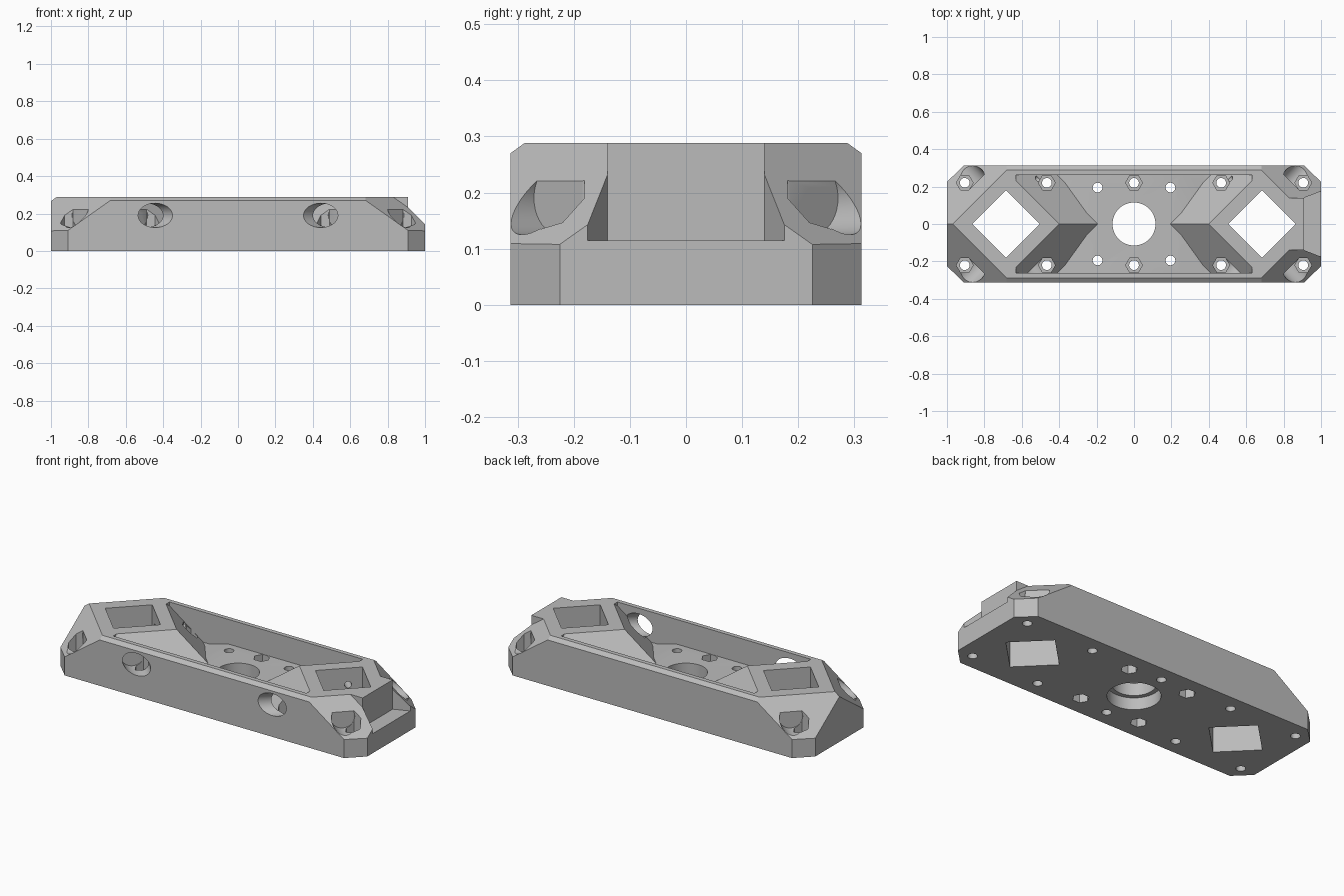
import bpy, bmesh
from math import cos, sin, pi, sqrt
from mathutils import Vector, Matrix

cube = bpy.data.objects.get("Cube")
if cube:
    bpy.data.objects.remove(cube)

grey = bpy.data.materials.new("light_grey_plastic")
grey.use_nodes = True
grey.diffuse_color = (0.5, 0.5, 0.5, 1)
grey.node_tree.nodes["Principled BSDF"].inputs["Base Color"].default_value = (0.5, 0.5, 0.5, 1)


def ring(n, r, x=0, y=0):
    return [(x + r * cos(2 * pi * i / n), y + r * sin(2 * pi * i / n)) for i in range(n)]


def prism(name, pts, low, high, matrix=None, planes=()):
    """Extrude a flat outline along z, then trim by planes (point, normal)."""
    bm = bmesh.new()
    base = bm.faces.new([bm.verts.new((x, y, low)) for x, y in pts])
    top = bmesh.ops.extrude_face_region(bm, geom=[base])["geom"]
    bmesh.ops.translate(bm, vec=(0, 0, high - low),
                        verts=[v for v in top if isinstance(v, bmesh.types.BMVert)])
    for point, normal in planes:
        geom = bm.verts[:] + bm.edges[:] + bm.faces[:]
        cut = bmesh.ops.bisect_plane(bm, geom=geom, plane_co=point, plane_no=normal,
                                     clear_outer=True)["geom_cut"]
        edges = [e for e in cut if isinstance(e, bmesh.types.BMEdge)]
        if edges:
            bmesh.ops.contextual_create(bm, geom=edges)
    if matrix:
        bm.transform(matrix)
    bmesh.ops.recalc_face_normals(bm, faces=bm.faces)
    mesh = bpy.data.meshes.new(name)
    bm.to_mesh(mesh)
    bm.free()
    mesh.materials.append(grey)
    obj = bpy.data.objects.new(name, mesh)
    bpy.context.collection.objects.link(obj)
    return obj


def rod(r, start, direction, length, n=40):
    d = Vector(direction).normalized()
    m = Matrix.Translation(start) @ d.to_track_quat("Z", "Y").to_matrix().to_4x4()
    return prism("bore_cutter", ring(n, r), 0, length, m)


def combine(target, tool, operation="DIFFERENCE"):
    """Apply a boolean to the target and discard the tool."""
    mod = target.modifiers.new("shape", "BOOLEAN")
    mod.operation, mod.object, mod.solver = operation, tool, "EXACT"
    deps = bpy.context.evaluated_depsgraph_get()
    mesh = bpy.data.meshes.new_from_object(target.evaluated_get(deps))
    target.modifiers.clear()
    target.data = mesh
    bpy.data.objects.remove(tool)


SIGNS = [(sx, sy) for sx in (-1, 1) for sy in (-1, 1)]
TOP, SIDE, ROOT2 = 0.288, 0.313, sqrt(2)

# Main block: clipped corners, sloping end facets, bevelled long edges
outline = [(1, -0.225), (1, 0.225), (0.91, SIDE), (-0.91, SIDE),
           (-1, 0.225), (-1, -0.225), (-0.91, -SIDE), (0.91, -SIDE)]
facets = [((sx * 0.97, 0, TOP), (sx, sy, ROOT2)) for sx, sy in SIGNS]
facets += [((0, sy * 0.288, TOP), (0, sy * 0.018, 0.025)) for sy in (-1, 1)]
body = prism("mounting_base", outline, 0, TOP, planes=facets)

# Central pocket with ramped floor, leaving a pointed sloping wedge at each end
section = [(-0.63, 0.11), (-0.37, 0.11), (-0.25, 0.143), (0.25, 0.143),
           (0.37, 0.11), (0.63, 0.11), (0.63, 0.35), (-0.63, 0.35)]
pocket = prism("pocket_cutter", section, -0.262, 0.262, Matrix.Rotation(pi / 2, 4, "X"))
for sx in (-1, 1):
    box = [(0, -0.4), (sx * 0.9, -0.4), (sx * 0.9, 0.4), (0, 0.4)]
    slopes = [((sx * 0.40, 0, TOP), (-sx, sy, ROOT2)) for sy in (-1, 1)]
    combine(pocket, prism("wedge", box, 0, 0.5, planes=slopes))
combine(body, pocket)

# End recess and its upright plate
recess = [(0.91, -0.14), (1.01, -0.179), (1.01, 0.179), (0.91, 0.14)]
combine(body, prism("recess_cutter", recess, 0.115, 0.4))
plate = [(0.80, -0.14), (0.91, -0.14), (0.91, 0.14), (0.80, 0.14)]
combine(body, prism("end_plate", plate, 0.1, TOP), "UNION")
for y in (-0.06, 0.06):
    combine(body, rod(0.018, (0.76, y, 0.215), (1, 0, 0), 0.2, 24))

# Square windows turned on their corners
for sx in (-1, 1):
    combine(body, prism("window_cutter", ring(4, 0.18, sx * 0.685), -0.1, 0.4))

# Centre hole, wider underneath
combine(body, prism("hole_cutter", ring(64, 0.115), -0.1, 0.4))
combine(body, prism("hole_cutter", ring(64, 0.14), -0.1, 0.07))

# Diagonal screw cavities on both sides of each window, with thin bores inward
for sx, sy in SIGNS:
    for x, out in ((0.84, 1), (0.53, -1)):
        start = Vector((sx * x, sy * 0.225, 0.19))
        way = Vector((sx * out, sy, 0))
        combine(body, rod(0.065, start, way, 0.3))
        combine(body, rod(0.019, start + way * 0.02, -way, 0.2, 24))


# Vertical screw holes with hexagonal nut seats
def screw_hole(x, y, low, high):
    combine(body, prism("screw_cutter", ring(24, 0.026, x, y), -0.1, 0.4))
    combine(body, prism("nut_cutter", ring(6, 0.045, x, y), low, high))


for sx, sy in SIGNS:
    screw_hole(sx * 0.905, sy * 0.22, 0.08, 0.26)
    screw_hole(sx * 0.466, sy * 0.22, 0.08, 0.26)
    screw_hole(sx * 0.195, sy * 0.195, -0.1, 0.06)
for sy in (-1, 1):
    screw_hole(0, sy * 0.22, 0.08, 0.2)

# Smooth the bores while keeping every edge crisp
bpy.ops.object.select_all(action="DESELECT")
body.select_set(True)
bpy.context.view_layer.objects.active = body
bpy.ops.object.shade_smooth_by_angle(angle=pi / 9)
